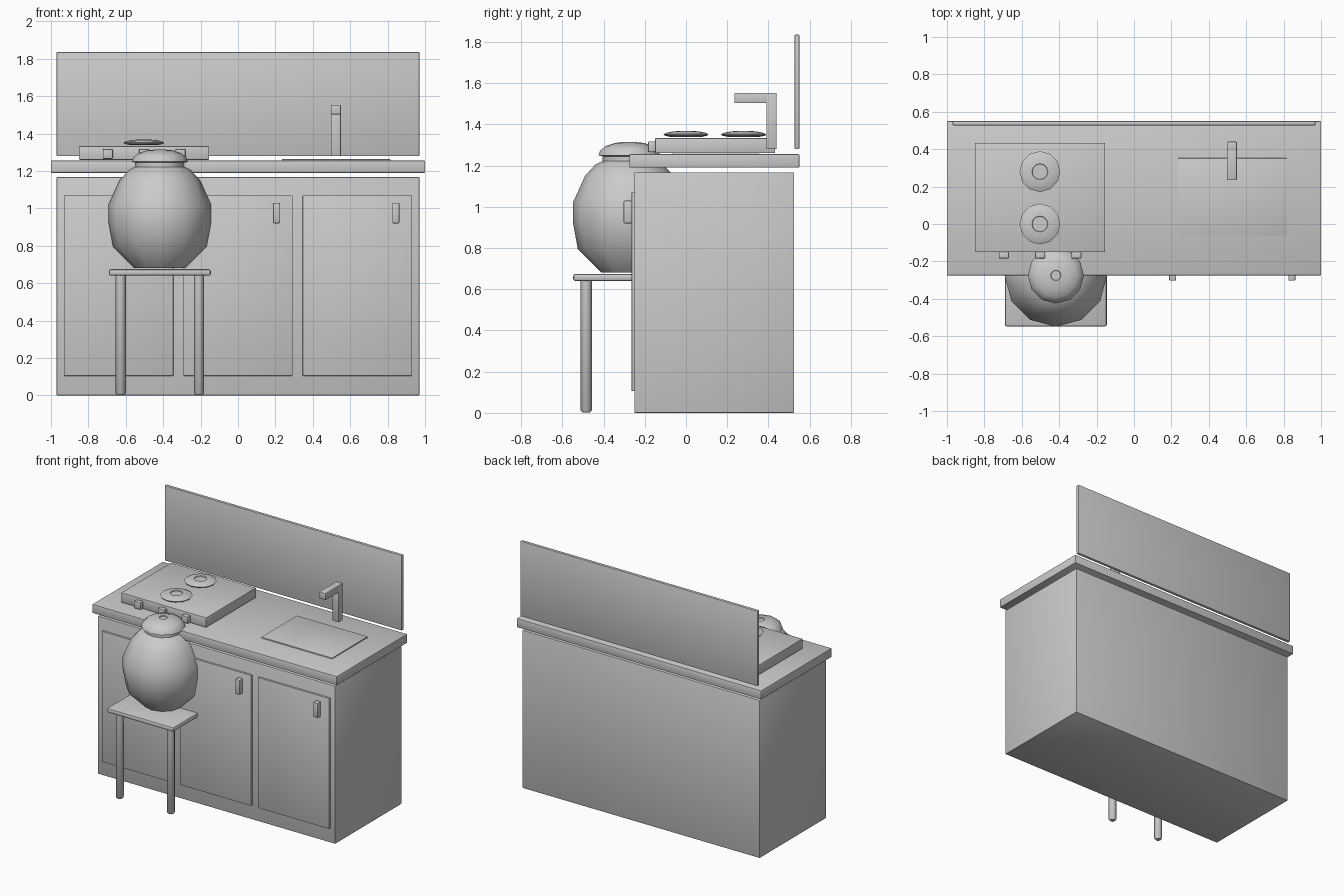
import bpy, bmesh, math
from mathutils import Matrix

old = bpy.data.objects.get("Cube")
if old:
    bpy.data.objects.remove(old, do_unlink=True)

grey = bpy.data.materials.new("plain_grey")
grey.use_nodes = True
SHADE = (0.6, 0.6, 0.6, 1)
grey.diffuse_color = SHADE
grey.node_tree.nodes["Principled BSDF"].inputs["Base Color"].default_value = SHADE


def finish(name, bm, smooth=None):
    bmesh.ops.recalc_face_normals(bm, faces=bm.faces)
    mesh = bpy.data.meshes.new(name)
    bm.to_mesh(mesh)
    bm.free()
    mesh.materials.append(grey)
    obj = bpy.data.objects.new(name, mesh)
    bpy.context.collection.objects.link(obj)
    if smooth:
        bpy.ops.object.select_all(action='DESELECT')
        obj.select_set(True)
        bpy.context.view_layer.objects.active = obj
        bpy.ops.object.shade_smooth_by_angle(angle=math.radians(smooth))
    return obj


def box(name, x, y, z, bevel=0.004):
    """Box between (low, high) pairs, with softened edges."""
    bm = bmesh.new()
    size = [r[1] - r[0] for r in (x, y, z)]
    mid = [(r[0] + r[1]) / 2 for r in (x, y, z)]
    bmesh.ops.create_cube(bm, size=1, matrix=Matrix.Translation(mid) @ Matrix.Diagonal((*size, 1)))
    if bevel:
        bmesh.ops.bevel(bm, geom=bm.edges[:], offset=bevel, segments=2, profile=0.5, affect='EDGES')
    return finish(name, bm, 40)


def lathe(name, x, y, profile, sides=12, smooth=35):
    """Closed turned solid from (radius, height) points."""
    bm = bmesh.new()
    rings = []
    for r, z in profile:
        rings.append([bm.verts.new((x + r * math.cos(a), y + r * math.sin(a), z))
                      for a in (math.tau * i / sides for i in range(sides))])
    for low, high in zip(rings, rings[1:]):
        for i in range(sides):
            j = (i + 1) % sides
            bm.faces.new((low[i], low[j], high[j], high[i]))
    bm.faces.new(rings[0][::-1])
    bm.faces.new(rings[-1])
    return finish(name, bm, smooth)


# Cabinet, counter and splash panel
box("cabinet", (-0.97, 0.97), (-0.25, 0.525), (0, 1.167))
box("countertop", (-1, 1), (-0.275, 0.55), (1.19, 1.255))
box("splash_panel", (-0.97, 0.97), (0.527, 0.55), (1.28, 1.835))

# Doors with handles
for i, side in enumerate(("right", "middle", "left")):
    cx = (i - 1) * 0.638
    box(side + "_door", (cx - 0.292, cx + 0.292), (-0.264, -0.245), (0.105, 1.07), 0.003)
    box(side + "_handle", (cx + 0.187, cx + 0.225), (-0.303, -0.262), (0.92, 1.03), 0.006)

# Sink plate and tap
box("sink", (0.235, 0.815), (-0.065, 0.352), (1.22, 1.263), 0.002)
box("tap_post", (0.497, 0.55), (0.39, 0.44), (1.28, 1.553))
box("tap_spout", (0.497, 0.55), (0.235, 0.44), (1.503, 1.553))

# Hob with knobs and burners
box("hob", (-0.85, -0.155), (-0.15, 0.433), (1.26, 1.333))
for i in range(3):
    cx = -0.696 + i * 0.194
    box(f"hob_knob_{i + 1}", (cx - 0.027, cx + 0.027), (-0.185, -0.148), (1.265, 1.318), 0.007)
for i, cy in enumerate((0, 0.28)):
    lathe(f"burner_{i + 1}", -0.503, cy,
          [(0.07, 1.338), (0.104, 1.345), (0.109, 1.352), (0.095, 1.359),
           (0.06, 1.366), (0.043, 1.367), (0.041, 1.361)])

# Stool, partly tucked into the cabinet
SX, SY = -0.418, -0.275
box("stool_seat", (SX - 0.273, SX + 0.273), (SY - 0.273, SY + 0.273), (0.64, 0.675), 0.012)
for sx in (-1, 1):
    for sy in (-1, 1):
        lathe(f"stool_leg_{sx}_{sy}", SX + sx * 0.209, SY + sy * 0.209,
              [(0.018, 0.002), (0.027, 0.012), (0.027, 0.645)], 8, 50)

# Clay pot and lid on the stool
lathe("pot", SX, SY,
      [(0.135, 0.68), (0.25, 0.795), (0.274, 0.925), (0.274, 1.02),
       (0.215, 1.15), (0.165, 1.205), (0.13, 1.222), (0.13, 1.255)])
lathe("pot_lid", SX, SY,
      [(0.13, 1.245), (0.15, 1.25), (0.142, 1.272), (0.115, 1.295),
       (0.07, 1.31), (0.028, 1.314), (0.026, 1.308)])
